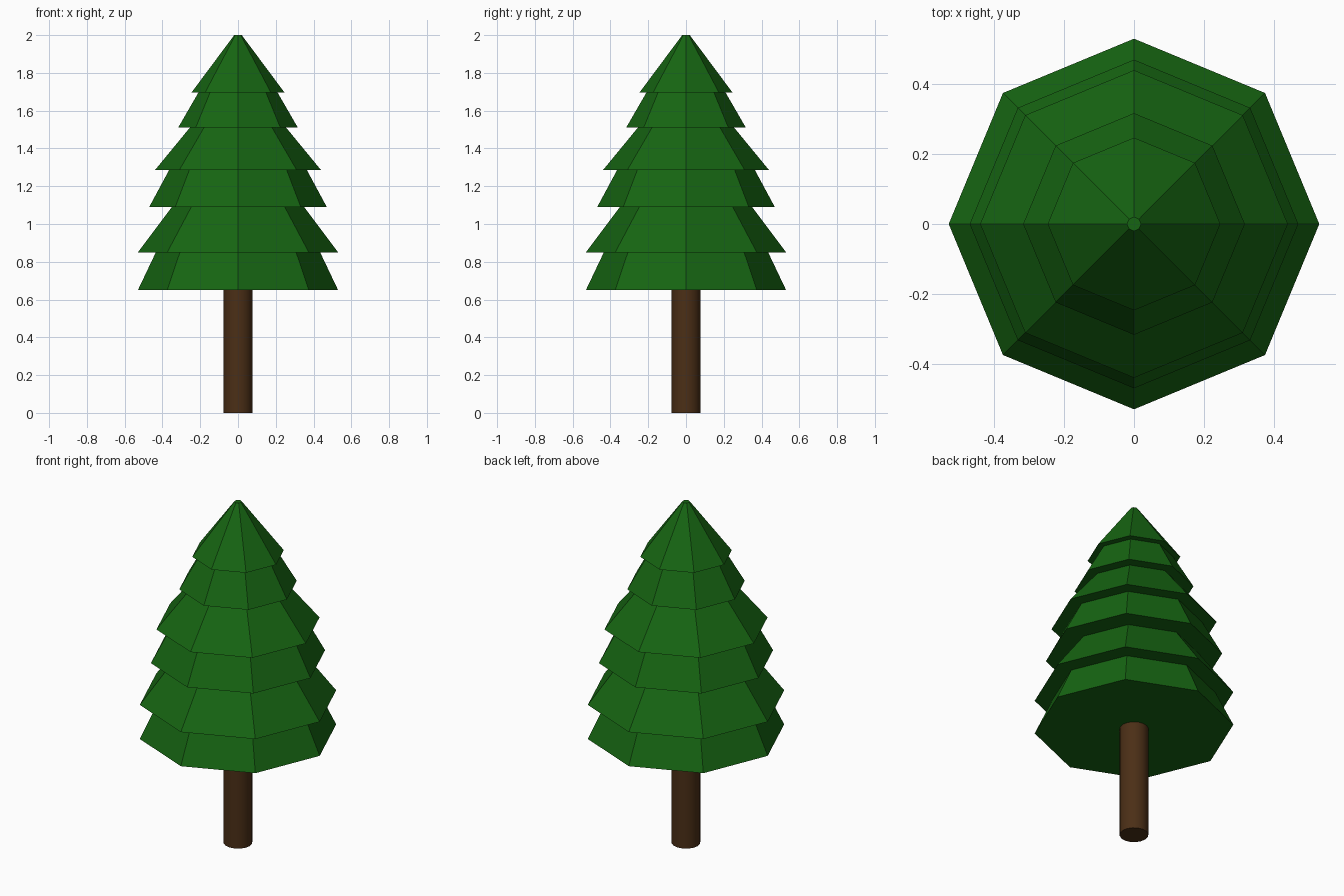
import bpy, math

if "Cube" in bpy.data.objects:
    bpy.data.objects.remove(bpy.data.objects["Cube"])


def frustum(name, sides, r1, r2, z1, z2, mat):
    bpy.ops.mesh.primitive_cone_add(vertices=sides, radius1=r1, radius2=r2,
                                    depth=z2 - z1, location=(0, 0, (z1 + z2) / 2))
    ob = bpy.context.object
    ob.name = name
    ob.data.materials.append(mat)
    return ob


def material(name, color):
    m = bpy.data.materials.new(name)
    m.diffuse_color = color
    m.use_nodes = True
    m.node_tree.nodes["Principled BSDF"].inputs["Base Color"].default_value = m.diffuse_color
    return m


green = material("needles", (0.008, 0.13, 0.006, 1))
brown = material("bark", (0.07, 0.028, 0.008, 1))

# Trunk
trunk = frustum("trunk", 16, 0.077, 0.077, 0, 0.66, brown)
bpy.ops.object.shade_smooth_by_angle(angle=math.radians(30))

# Foliage tiers, bottom to top: base height, base radius, top radius
tiers = [(0.65, 0.53, 0.435), (0.85, 0.53, 0.35), (1.09, 0.47, 0.365),
         (1.285, 0.44, 0.255), (1.51, 0.317, 0.21), (1.695, 0.247, 0.02)]
tops = [t[0] for t in tiers[1:]] + [2.0]
for i, ((z, r, r_top), z_top) in enumerate(zip(tiers, tops), 1):
    frustum(f"foliage_tier_{i}", 8, r, r_top, z, z_top, green)
